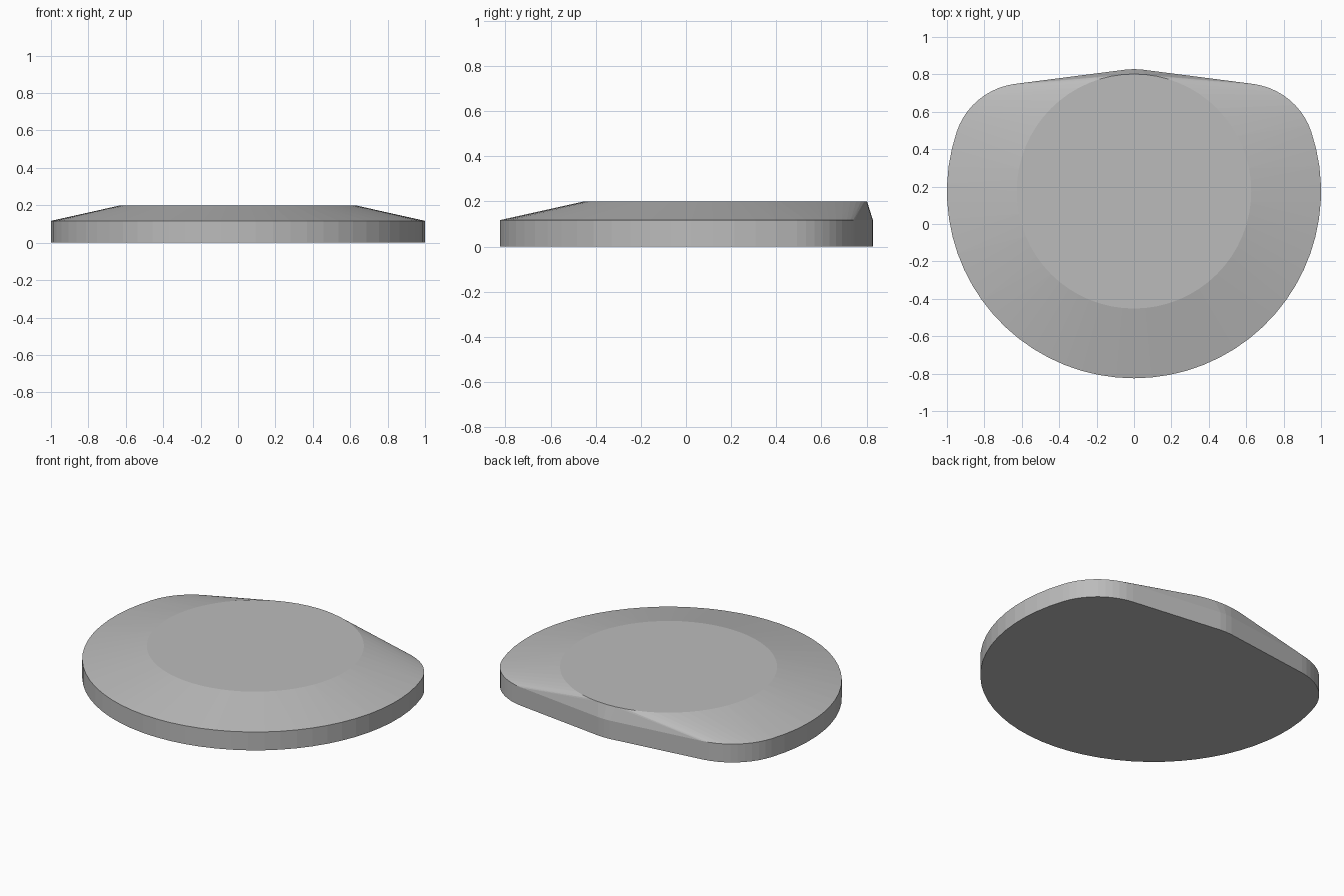
import bpy, bmesh
from math import cos, sin, radians

cube = bpy.data.objects.get("Cube")
if cube:
    bpy.data.objects.remove(cube)

CENTRE_Y = 0.175
RIM_Z, TOP_Z = 0.117, 0.2


def arc(cx, cy, r, start, end, steps):
    """Points along an arc, angles in degrees."""
    angles = [radians(start + (end - start) * i / steps) for i in range(steps + 1)]
    return [(cx + r * cos(a), cy + r * sin(a)) for a in angles]


# Half outline: round front, tight rear shoulder, straight run to a blunt rear tip
half = arc(0, CENTRE_Y, 1.0, -90, 18.5, 20)
half += arc(0.588, 0.372, 0.38, 18.5, 82.5, 10)[1:]
half += [(0.08, 0.821), (0.04, 0.826), (0, 0.828)]
outline = half + [(-x, y) for x, y in reversed(half[1:-1])]

# Raised round top face
top_circle = arc(0, CENTRE_Y, 0.627, 0, 360, 64)[:-1]

# Upright rim and sloping shoulder wrapped around the three rings
bm = bmesh.new()
for ring, z in ((outline, 0), (outline, RIM_Z), (top_circle, TOP_Z)):
    for x, y in ring:
        bm.verts.new((x, y, z))
bmesh.ops.convex_hull(bm, input=bm.verts[:])
bmesh.ops.dissolve_limit(bm, angle_limit=radians(0.3),
                         verts=bm.verts[:], edges=bm.edges[:])
bmesh.ops.recalc_face_normals(bm, faces=bm.faces[:])

mesh = bpy.data.meshes.new("rounded_base")
bm.to_mesh(mesh)
bm.free()
base = bpy.data.objects.new("rounded_base", mesh)
bpy.context.collection.objects.link(base)

# Plain grey finish
grey = bpy.data.materials.new("plain_grey")
grey.use_nodes = True
colour = (0.5, 0.5, 0.5, 1)
grey.diffuse_color = colour
grey.node_tree.nodes["Principled BSDF"].inputs["Base Color"].default_value = colour
mesh.materials.append(grey)
